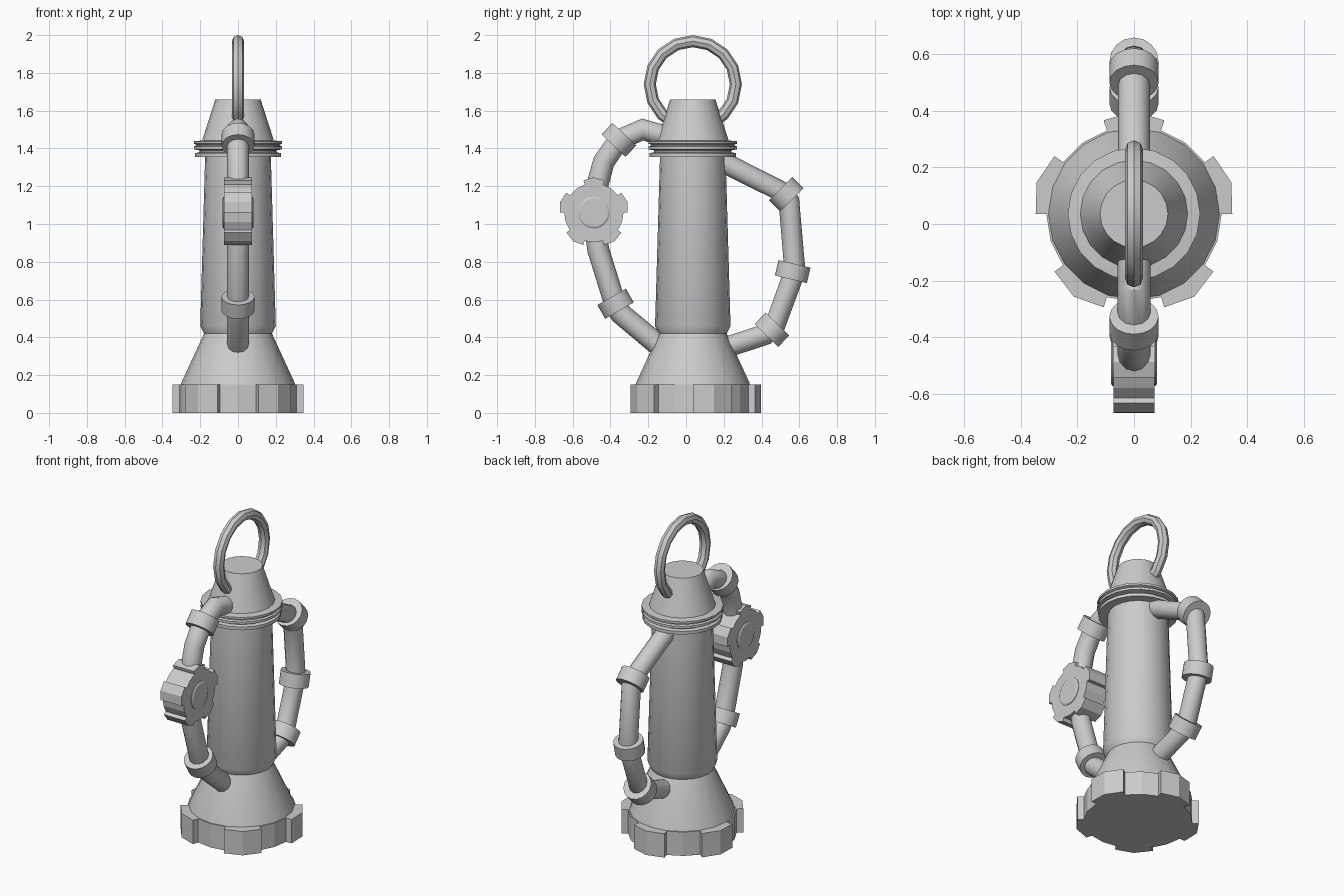
import bpy, bmesh, math
from mathutils import Vector, Matrix

if "Cube" in bpy.data.objects:
    bpy.data.objects.remove(bpy.data.objects["Cube"])

CY = 0.036  # body axis offset in y


def finish(name, bm, mat=Matrix(), smooth=None):
    bmesh.ops.recalc_face_normals(bm, faces=bm.faces)
    me = bpy.data.meshes.new(name)
    bm.to_mesh(me)
    bm.free()
    me.transform(mat)
    ob = bpy.data.objects.new(name, me)
    bpy.context.collection.objects.link(ob)
    shade(ob, smooth)
    return ob


def shade(ob, smooth):
    if smooth:
        bpy.ops.object.select_all(action='DESELECT')
        ob.select_set(True)
        bpy.context.view_layer.objects.active = ob
        bpy.ops.object.shade_smooth_by_angle(angle=math.radians(smooth))


def lathe(name, profile, mat, n=20, smooth=30):
    """Capped solid of revolution around local z from (radius, z) pairs."""
    bm = bmesh.new()
    rings = [[bm.verts.new((r * math.cos(2 * math.pi * i / n),
                            r * math.sin(2 * math.pi * i / n), z))
              for i in range(n)] for r, z in profile]
    for a, b in zip(rings, rings[1:]):
        for i in range(n):
            j = (i + 1) % n
            bm.faces.new((a[i], a[j], b[j], b[i]))
    bm.faces.new(rings[0])
    bm.faces.new(rings[-1])
    return finish(name, bm, mat, smooth)


def cog(name, r_in, r_out, z0, z1, mat):
    """Five-toothed disc on a 20-sided base."""
    bm = bmesh.new()
    vs = []
    for k in range(5):
        for a, r in ((-18, r_in), (-18, r_out * .96), (0, r_out),
                     (18, r_out * .96), (18, r_in), (36, r_in)):
            t = math.radians(90 + 72 * k + a)
            vs.append(bm.verts.new((r * math.cos(t), r * math.sin(t), z0)))
    face = bm.faces.new(vs)
    ext = bmesh.ops.extrude_face_region(bm, geom=[face], use_keep_orig=True)
    top = [v for v in ext['geom'] if isinstance(v, bmesh.types.BMVert)]
    bmesh.ops.translate(bm, verts=top, vec=(0, 0, z1 - z0))
    return finish(name, bm, mat)


def tube(name, pts, radius, cyclic=False, res=4):
    """Round pipe along (y, z) points in the x = 0 plane."""
    cu = bpy.data.curves.new(name, 'CURVE')
    cu.dimensions = '3D'
    cu.bevel_depth = radius
    cu.bevel_resolution = res
    cu.use_fill_caps = True
    sp = cu.splines.new('POLY')
    sp.points.add(len(pts) - 1)
    for p, (y, z) in zip(sp.points, pts):
        p.co = (0, y, z, 1)
    sp.use_cyclic_u = cyclic
    ob = bpy.data.objects.new(name, cu)
    bpy.context.collection.objects.link(ob)
    bpy.ops.object.select_all(action='DESELECT')
    ob.select_set(True)
    bpy.context.view_layer.objects.active = ob
    bpy.ops.object.convert(target='MESH')
    shade(bpy.context.view_layer.objects.active, 35)


def collar(name, y, z, dy, dz):
    rot = Vector((0, dy, dz)).to_track_quat('Z', 'X').to_matrix().to_4x4()
    lathe(name, [(.087, -.042), (.087, .042)],
          Matrix.Translation((0, y, z)) @ rot, 16)


axis = Matrix.Translation((0, CY, 0))

# toothed foot
cog("base_cog", .31, .362, 0, .15, axis)

# main body: flared skirt, barrel, grooved flange, tapered cap
lathe("body", [(.305, .14), (.30, .16), (.18, .42), (.20, .46), (.174, 1.355),
               (.228, 1.355), (.228, 1.375), (.205, 1.38), (.205, 1.39),
               (.234, 1.395), (.234, 1.41), (.222, 1.415), (.222, 1.42),
               (.234, 1.425), (.234, 1.438), (.19, 1.442), (.12, 1.66)], axis)

# hanging ring
tube("top_ring", [(CY + .228 * math.cos(math.pi * i / 8),
                   1.74 + .228 * math.sin(math.pi * i / 8)) for i in range(16)],
     .032, True, 2)

# front pipe with collars
tube("front_pipe", [(-.08, 1.455), (-.23, 1.50), (-.355, 1.445), (-.435, 1.33),
                    (-.468, 1.21), (-.49, 1.06), (-.465, .865), (-.375, .575),
                    (-.345, .525), (-.10, .32)], .058)
collar("front_collar_upper", -.355, 1.445, -.7, -.75)
collar("front_collar_lower", -.373, .578, .5, -.87)

# valve wheel on the front pipe
wheel = Matrix.Translation((0, -.488, 1.06)) @ Matrix(
    ((0, 0, 1, 0), (1, 0, 0, 0), (0, 1, 0, 0), (0, 0, 0, 1)))
cog("valve_wheel", .157, .187, -.073, .073, wheel)
lathe("valve_hub", [(.075, -.082), (.085, -.076), (.085, .076), (.075, .082)],
      wheel, 20)

# rear pipe with collars
tube("rear_pipe", [(.10, 1.375), (.52, 1.165), (.545, 1.12), (.575, .77),
                   (.565, .72), (.47, .46), (.42, .415), (.10, .31)], .056)
collar("rear_collar_upper", .53, 1.157, .7, -.7)
collar("rear_collar_middle", .565, .748, -.23, -.97)
collar("rear_collar_lower", .455, .44, -.7, -.72)
